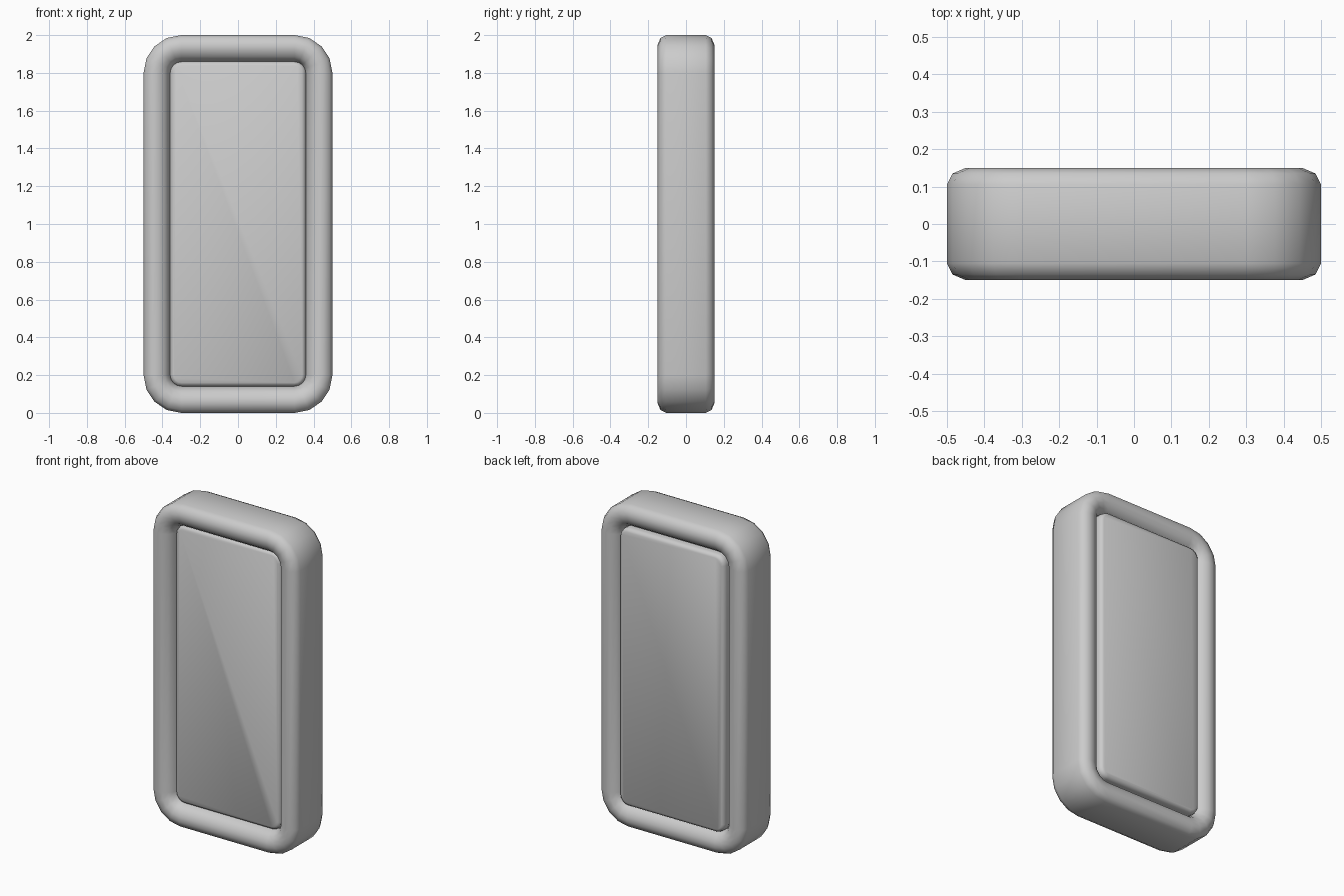
import bpy, bmesh, math

if "Cube" in bpy.data.objects:
    bpy.data.objects.remove(bpy.data.objects["Cube"])

HALF_W, HALF_H, CORNER, SEGS = 0.5, 1.0, 0.2, 4


def rounded_loop(bm, inset, y):
    """Rounded rectangle in the xz plane, shrunk by inset, at depth y."""
    r = CORNER - inset
    cx, cz = HALF_W - CORNER, HALF_H - CORNER
    verts = []
    for q, (sx, sz) in enumerate([(1, 1), (-1, 1), (-1, -1), (1, -1)]):
        for i in range(SEGS + 1):
            a = math.pi / 2 * (q + i / SEGS)
            verts.append(bm.verts.new((sx * cx + r * math.cos(a), y,
                                       HALF_H + sz * cz + r * math.sin(a))))
    return verts


def loft(name, profile, closed, angle):
    """Skin a section of (inset, y) points around the rounded rectangle."""
    bm = bmesh.new()
    loops = [rounded_loop(bm, i, y) for i, y in profile]
    pairs = list(zip(loops, loops[1:]))
    if closed:
        pairs.append((loops[-1], loops[0]))
    else:
        bm.faces.new(loops[0])
        bm.faces.new(loops[-1])
    for a, b in pairs:
        n = len(a)
        for k in range(n):
            bm.faces.new((a[k], a[(k + 1) % n], b[(k + 1) % n], b[k]))
    bmesh.ops.recalc_face_normals(bm, faces=bm.faces)
    mesh = bpy.data.meshes.new(name)
    bm.to_mesh(mesh)
    bm.free()
    ob = bpy.data.objects.new(name, mesh)
    bpy.context.collection.objects.link(ob)
    bpy.ops.object.select_all(action='DESELECT')
    ob.select_set(True)
    bpy.context.view_layer.objects.active = ob
    bpy.ops.object.shade_smooth_by_angle(angle=math.radians(angle))
    return ob


# Soft rounded frame, same section mirrored front to back
half = [(0, 0.105), (0.015, 0.135), (0.05, 0.15), (0.08, 0.148),
        (0.113, 0.132), (0.133, 0.105), (0.145, 0.065)]
loft("frame", half + [(i, -y) for i, y in reversed(half)], True, 80)

# Inset panel: recessed at the front, nearly flush at the back
loft("panel", [(0.16, -0.102), (0.145, -0.093), (0.14, -0.075),
               (0.14, 0.115), (0.145, 0.133), (0.16, 0.142)], False, 50)
